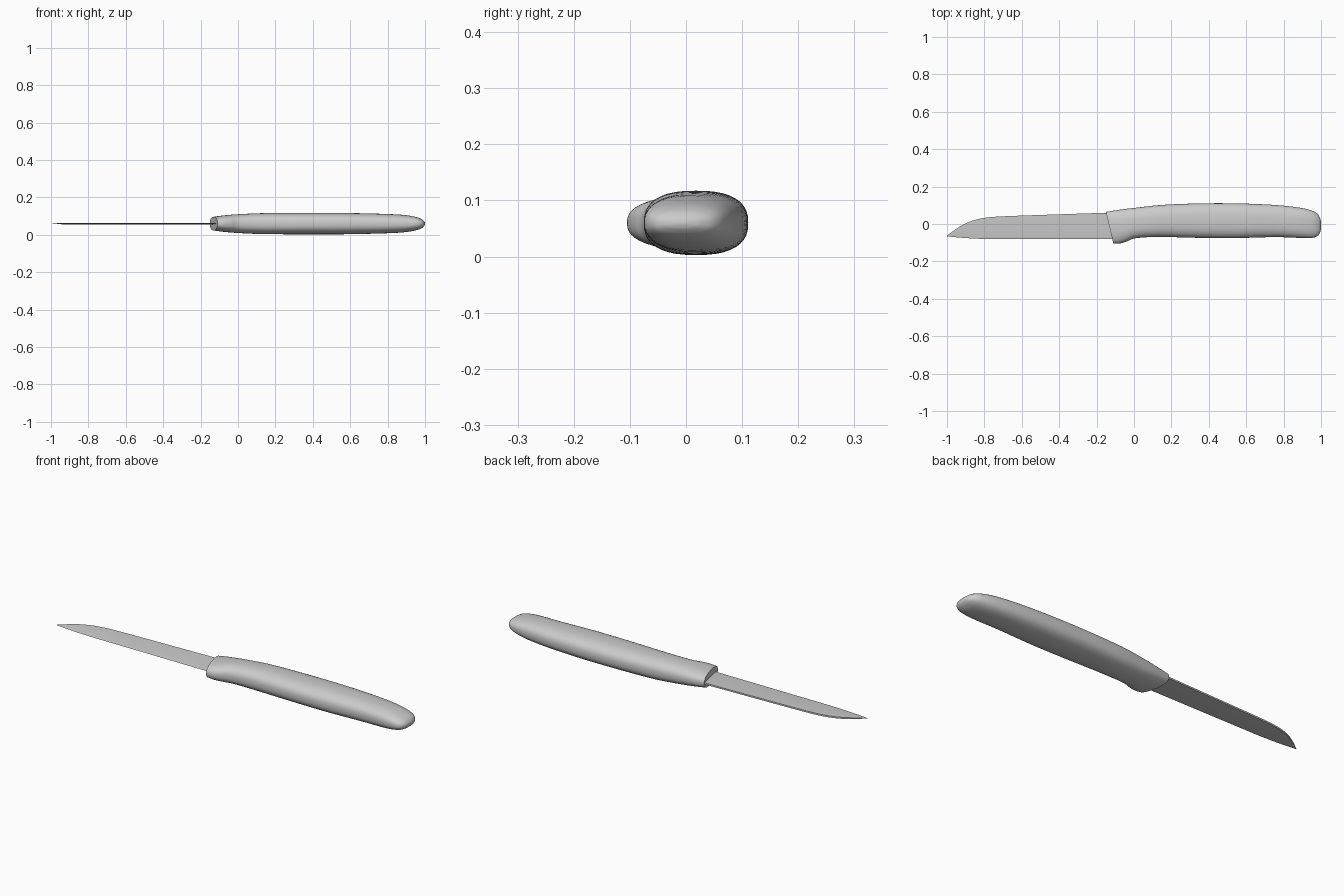
import bpy
import math

if "Cube" in bpy.data.objects:
    bpy.data.objects.remove(bpy.data.objects["Cube"], do_unlink=True)

MID_Z = 0.06

grey = bpy.data.materials.new("plain grey")
grey.use_nodes = True
colour = (0.6, 0.6, 0.6, 1)
grey.diffuse_color = colour
grey.node_tree.nodes["Principled BSDF"].inputs["Base Color"].default_value = colour


def make_object(name, verts, faces, angle):
    mesh = bpy.data.meshes.new(name)
    mesh.from_pydata(verts, [], faces)
    mesh.validate()
    mesh.materials.append(grey)
    obj = bpy.data.objects.new(name, mesh)
    bpy.context.collection.objects.link(obj)
    bpy.ops.object.select_all(action="DESELECT")
    obj.select_set(True)
    bpy.context.view_layer.objects.active = obj
    bpy.ops.object.mode_set(mode="EDIT")
    bpy.ops.mesh.select_all(action="SELECT")
    bpy.ops.mesh.normals_make_consistent(inside=False)
    bpy.ops.object.mode_set(mode="OBJECT")
    bpy.ops.object.shade_smooth_by_angle(angle=math.radians(angle))
    return obj


def loft(name, rings, angle):
    """Skin a list of equal rings and cap both ends."""
    n = len(rings[0])
    verts = [v for ring in rings for v in ring]
    faces = [(r * n + i, r * n + (i + 1) % n, (r + 1) * n + (i + 1) % n, (r + 1) * n + i)
             for r in range(len(rings) - 1) for i in range(n)]
    faces.append(tuple(reversed(range(n))))
    faces.append(tuple(range(len(verts) - n, len(verts))))
    return make_object(name, verts, faces, angle)


def smooth_rows(rows, steps):
    """Catmull-Rom curve through the given rows."""
    out = []
    for k in range(len(rows) - 1):
        a, b, c, d = (rows[min(max(k + j, 0), len(rows) - 1)] for j in (-1, 0, 1, 2))
        for s in range(steps):
            t = s / steps
            out.append([q + t / 2 * (r - p + t * (2 * p - 5 * q + 4 * r - w + t * (3 * (q - r) + w - p)))
                        for p, q, r, w in zip(a, b, c, d)])
    out.append(list(rows[-1]))
    return out


def power(v, e):
    return math.copysign(abs(v) ** e, v)


# Handle: x and y of the back edge, x and y of the belly, half thickness
handle_rows = [
    (-0.15, 0.065, -0.11, -0.105, 0.036),
    (-0.11, 0.071, -0.075, -0.104, 0.042),
    (-0.05, 0.08, -0.035, -0.092, 0.047),
    (0.02, 0.088, 0.01, -0.076, 0.051),
    (0.15, 0.102, 0.13, -0.069, 0.056),
    (0.35, 0.11, 0.35, -0.074, 0.057),
    (0.55, 0.11, 0.55, -0.075, 0.057),
    (0.75, 0.102, 0.75, -0.07, 0.053),
    (0.88, 0.088, 0.88, -0.074, 0.047),
    (0.95, 0.072, 0.95, -0.074, 0.036),
    (0.982, 0.053, 0.982, -0.063, 0.024),
    (0.996, 0.028, 0.996, -0.042, 0.012),
    (1.0, 0.004, 1.0, -0.02, 0.003),
]
SIDES = 40
rings = []
for xt, yt, xb, yb, half in smooth_rows(handle_rows, 5):
    ring = []
    for i in range(SIDES):
        a = math.tau * i / SIDES
        u = power(math.cos(a), 0.8)
        f = (u + 1) / 2
        ring.append((xb + (xt - xb) * f, yb + (yt - yb) * f,
                     MID_Z + half * power(math.sin(a), 0.8)))
    rings.append(ring)
loft("handle", rings, 40)

# Blade: x, spine y and cutting edge y, with a thin ground edge
blade_rows = [
    (-1.0, -0.062, -0.066),
    (-0.95, -0.026, -0.071),
    (-0.9, 0.003, -0.075),
    (-0.85, 0.022, -0.078),
    (-0.79, 0.034, -0.08),
    (-0.7, 0.041, -0.08),
    (-0.45, 0.05, -0.08),
    (-0.09, 0.062, -0.08),
]
rings = []
for x, spine, edge in smooth_rows(blade_rows, 4):
    grind = edge + min(0.02, (spine - edge) * 0.3)
    t = 0.004 * min(1, (spine - edge) / 0.06)
    rings.append([(x, spine, MID_Z + t), (x, grind, MID_Z + t * 0.7),
                  (x, edge, MID_Z), (x, grind, MID_Z - t * 0.7),
                  (x, spine, MID_Z - t)])
loft("blade", rings, 30)
